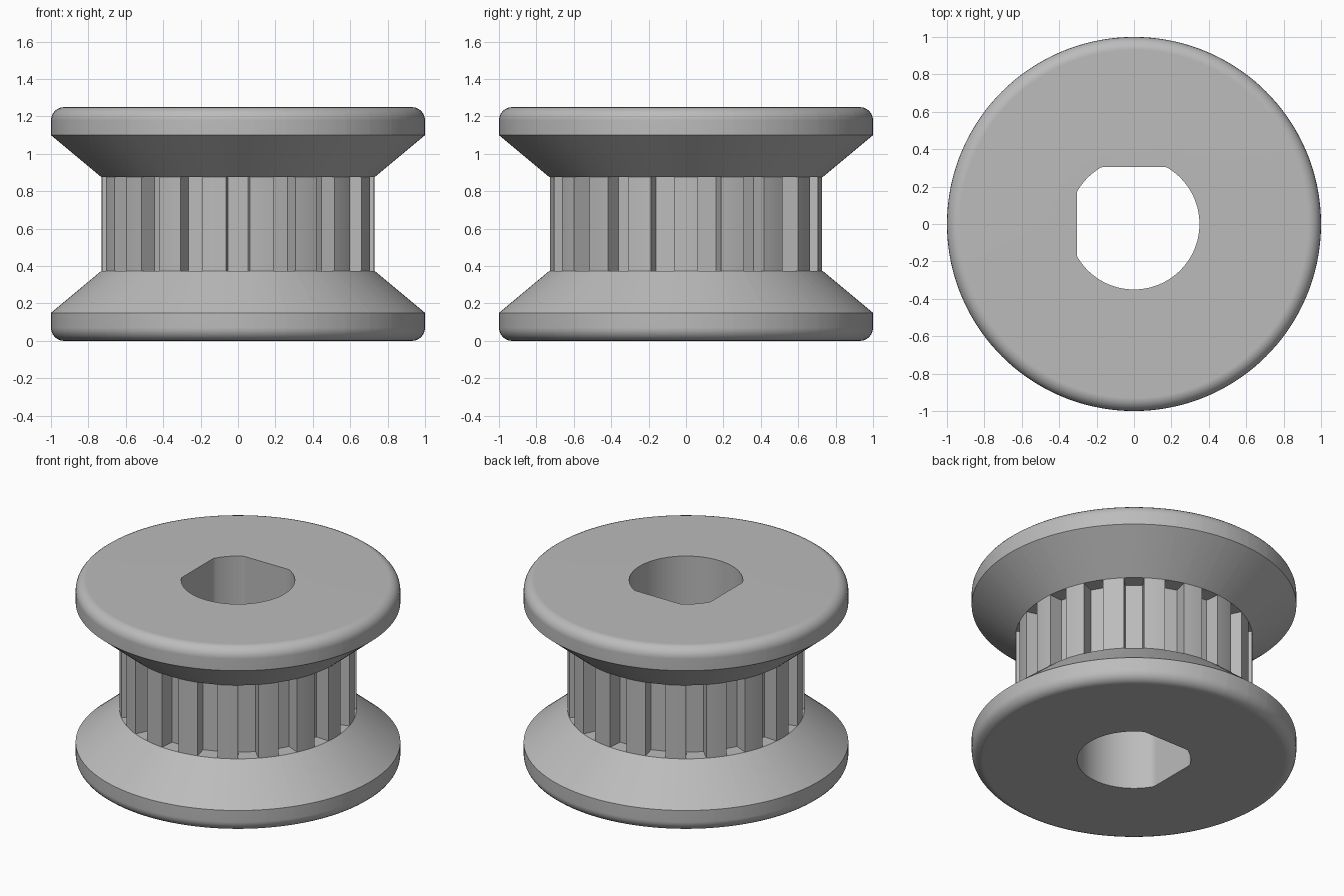
import bpy, bmesh
from math import sin, cos, pi, radians

cube = bpy.data.objects.get("Cube")
if cube:
    bpy.data.objects.remove(cube)

TEETH = 18
HEIGHT = 1.25
RIM, FILLET = 1.0, 0.07
BORE, FLAT = 0.35, 0.305
TIP, ROOT = 0.73, 0.633
WALL = 4.8              # half angle of a groove floor, degrees

# Angles shared by every ring: one groove and one tooth per step
step = 360 / TEETH
cell = [-WALL - 0.15, -WALL, -2.4, 0, 2.4, WALL, WALL + 0.15, 7.5, 10, 12.5]
angles = [radians(step * (i + 0.5) + a) for i in range(TEETH) for a in cell]


def bore_radius(a):
    """Round bore with one flat on the back and one on the right."""
    r = BORE
    if sin(a) > 0.1:
        r = min(r, FLAT / sin(a))
    if cos(a) < -0.1:
        r = min(r, -FLAT / cos(a))
    return r


def tooth_radius(a):
    """Tooth tip, or the flat floor of a groove."""
    off = (a - radians(step / 2) + pi / TEETH) % (2 * pi / TEETH) - pi / TEETH
    if abs(off) <= radians(WALL + 0.01):
        return ROOT * cos(radians(WALL)) / cos(off)
    return TIP


def circle(r):
    return lambda a: r


# Lower half of the section: bore, rounded rim, cone, tooth base
lower = [(bore_radius, 0)]
for i in range(7):
    t = pi / 2 * i / 6
    lower.append((circle(RIM - FILLET + FILLET * sin(t)), FILLET - FILLET * cos(t)))
lower += [(circle(RIM), 0.15), (circle(TIP), 0.375), (tooth_radius, 0.375)]
section = lower + [(f, HEIGHT - z) for f, z in reversed(lower)]

# Sweep the section into one closed body
bm = bmesh.new()
rings = [[bm.verts.new((f(a) * cos(a), f(a) * sin(a), z)) for a in angles]
         for f, z in section]
n = len(angles)
for k, ring in enumerate(rings):
    nxt = rings[(k + 1) % len(rings)]
    for i in range(n):
        j = (i + 1) % n
        bm.faces.new((ring[i], ring[j], nxt[j], nxt[i]))
bmesh.ops.remove_doubles(bm, verts=bm.verts, dist=0.0001)
bmesh.ops.recalc_face_normals(bm, faces=bm.faces)
mesh = bpy.data.meshes.new("toothed_pulley")
bm.to_mesh(mesh)
bm.free()

pulley = bpy.data.objects.new("toothed_pulley", mesh)
bpy.context.collection.objects.link(pulley)

# Plain grey finish
grey = bpy.data.materials.new("plain_grey")
grey.use_nodes = True
colour = (0.5, 0.5, 0.5, 1)
grey.diffuse_color = colour
grey.node_tree.nodes["Principled BSDF"].inputs["Base Color"].default_value = colour
mesh.materials.append(grey)

# Smooth rounds with crisp tooth and bore edges
bpy.context.view_layer.objects.active = pulley
pulley.select_set(True)
bpy.ops.object.shade_smooth_by_angle(angle=radians(25))
weighted = pulley.modifiers.new("flat_face_normals", "WEIGHTED_NORMAL")
weighted.keep_sharp = True
